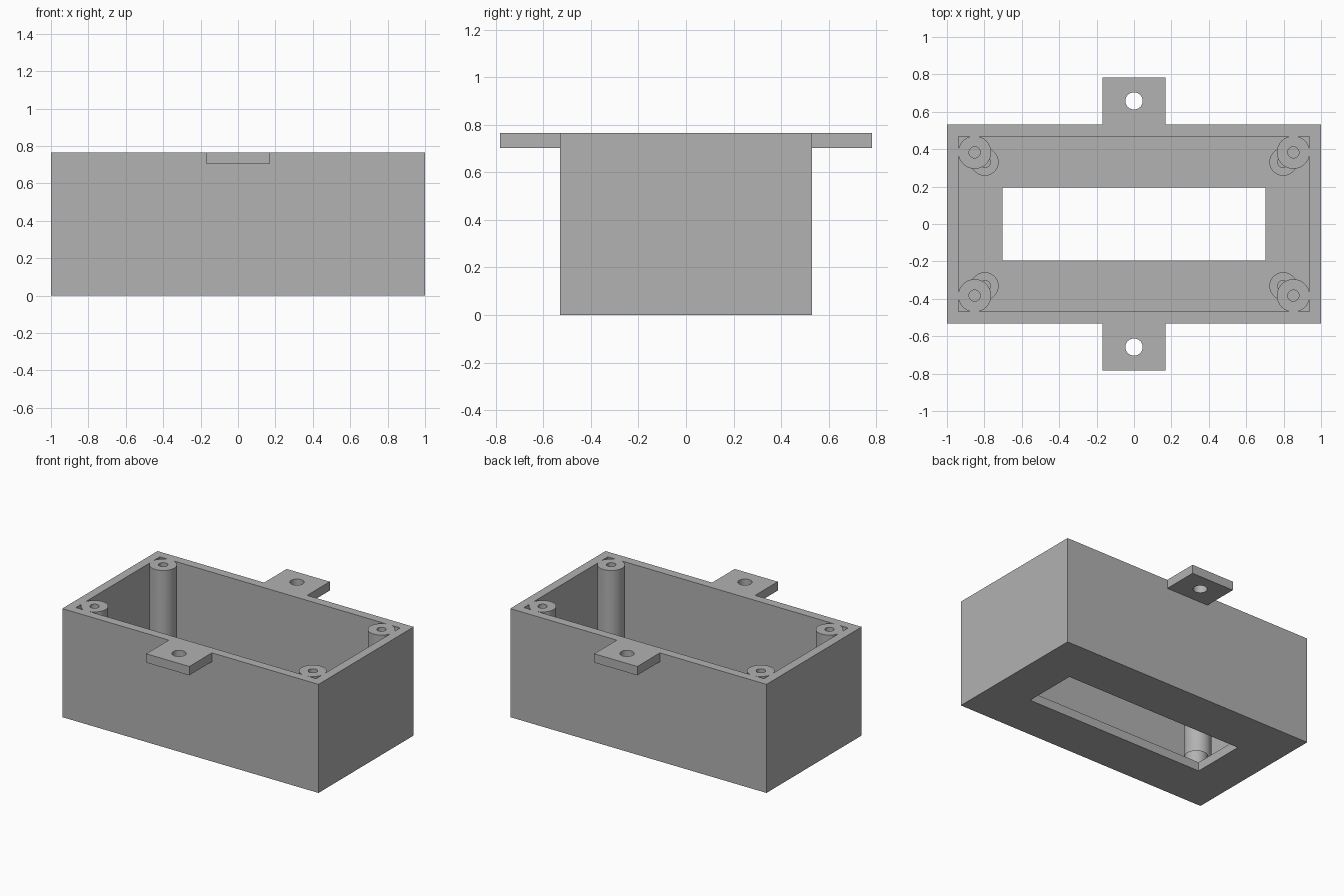
import bpy
import math

if "Cube" in bpy.data.objects:
    bpy.data.objects.remove(bpy.data.objects["Cube"])

TOP, FLOOR = 0.766, 0.0625      # rim height, floor thickness


def block(name, x0, x1, y0, y1, z0, z1):
    bpy.ops.mesh.primitive_cube_add(
        size=1, location=((x0 + x1) / 2, (y0 + y1) / 2, (z0 + z1) / 2))
    ob = bpy.context.object
    ob.name = name
    ob.scale = (x1 - x0, y1 - y0, z1 - z0)
    bpy.ops.object.transform_apply(location=True, rotation=False, scale=True)
    return ob


def rod(name, x, y, r, z0, z1):
    bpy.ops.mesh.primitive_cylinder_add(
        vertices=48, radius=r, depth=z1 - z0, location=(x, y, (z0 + z1) / 2))
    ob = bpy.context.object
    ob.name = name
    bpy.ops.object.transform_apply(location=True, rotation=False, scale=True)
    return ob


def combine(body, part, operation):
    """Add or cut a part, then discard the helper."""
    mod = body.modifiers.new(part.name, 'BOOLEAN')
    mod.operation = operation
    mod.solver = 'EXACT'
    mod.object = part
    bpy.context.view_layer.objects.active = body
    bpy.ops.object.modifier_apply(modifier=mod.name)
    bpy.data.objects.remove(part, do_unlink=True)


# Open case with a rectangular window in its floor
case = block("enclosure_case", -1, 1, -0.531, 0.531, 0, TOP)
combine(case, block("cavity", -0.9375, 0.9375, -0.4685, 0.4685, FLOOR, 1), 'DIFFERENCE')
combine(case, block("window", -0.703, 0.703, -0.195, 0.195, -0.2, 0.3), 'DIFFERENCE')

# Mounting tabs at front and back, each with a screw hole
for s in (-1, 1):
    y0, y1 = sorted((s * 0.50, s * 0.783))
    combine(case, block("mounting_tab", -0.168, 0.168, y0, y1, TOP - 0.0625, TOP), 'UNION')
    combine(case, rod("tab_hole", 0, s * 0.658, 0.046, 0.6, 0.9), 'DIFFERENCE')

# Short board standoffs and tall lid posts in the four corners
corners = [(sx, sy) for sx in (-1, 1) for sy in (-1, 1)]
for sx, sy in corners:
    x, y = sx * 0.798, sy * 0.332
    combine(case, rod("standoff", x, y, 0.074, 0.03, 0.206), 'UNION')
    combine(case, rod("standoff_hole", x, y, 0.03, FLOOR, 0.3), 'DIFFERENCE')
    x, y = sx * 0.852, sy * 0.383
    combine(case, rod("lid_post", x, y, 0.088, 0.03, TOP), 'UNION')
    combine(case, rod("lid_post_hole", x, y, 0.03, FLOOR + 0.01, 1), 'DIFFERENCE')

# Plain grey finish
grey = bpy.data.materials.new("plain_grey")
grey.diffuse_color = (0.445, 0.445, 0.445, 1)
grey.use_nodes = True
grey.node_tree.nodes["Principled BSDF"].inputs["Base Color"].default_value = grey.diffuse_color
case.data.materials.clear()
case.data.materials.append(grey)

bpy.ops.object.select_all(action='DESELECT')
case.select_set(True)
bpy.context.view_layer.objects.active = case
bpy.ops.object.shade_smooth_by_angle(angle=math.radians(30))
